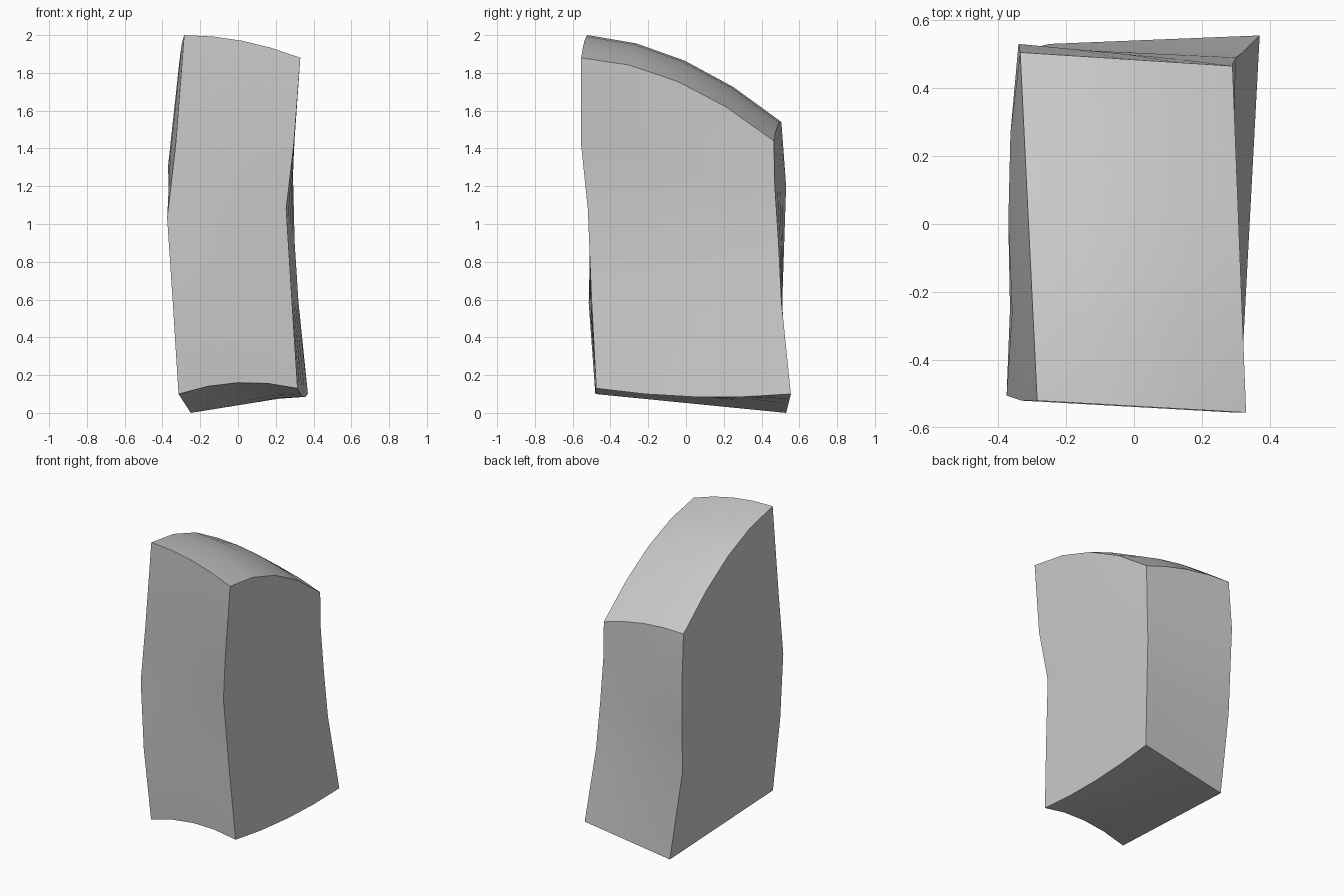
import bpy
import bmesh
import math
from mathutils import Vector

old = bpy.data.objects.get("Cube")
if old:
    bpy.data.objects.remove(old, do_unlink=True)

# Stone material
stone = bpy.data.materials.new("stone_grey")
stone.use_nodes = True
grey = (0.6, 0.6, 0.6, 1)
stone.diffuse_color = grey
stone.node_tree.nodes["Principled BSDF"].inputs["Base Color"].default_value = grey

# Four upright corner edges, each listed from bottom to top
front_minus = [(-.315, -.48, .1), (-.345, -.515, .58), (-.375, -.505, 1.03),
               (-.33, -.52, 1.42), (-.285, -.52, 2)]
front_plus = [(.315, -.475, .13), (.285, -.5, .6), (.255, -.52, 1.08),
              (.295, -.555, 1.42), (.33, -.555, 1.88)]
back_minus = [(-.25, .53, 0), (-.33, .51, .6), (-.335, .52, .9),
              (-.34, .53, 1.2), (-.335, .505, 1.54)]
back_plus = [(.37, .555, .1), (.32, .505, .59), (.3, .49, .9),
             (.29, .47, 1.2), (.29, .465, 1.44)]
SEGMENTS = len(front_minus) - 1


def arch(t):
    """Zero at both ends, one in the middle."""
    return 4 * t * (1 - t)


def stone_point(u, v, level):
    """Blend the corner edges across the block and add the worn bulges."""
    corners = [Vector(edge[level]) for edge in
               (front_minus, front_plus, back_minus, back_plus)]
    front = corners[0].lerp(corners[1], u)
    back = corners[2].lerp(corners[3], u)
    p = front.lerp(back, v)
    if level == SEGMENTS:        # rounded, sloping top
        p.z += .095 * arch(v) + .03 * arch(u)
    elif level == SEGMENTS - 1:  # swelling on one side
        p.x -= .035 * arch(v) * (1 - u)
    elif level == 0:             # hollowed underside
        p.z += .045 * arch(u) * (1 - v) - .03 * arch(v) * u
    return p


# Weathered block, shaped from a subdivided cube
bm = bmesh.new()
bmesh.ops.create_cube(bm, size=1)
bmesh.ops.subdivide_edges(bm, edges=bm.edges[:], cuts=SEGMENTS - 1, use_grid_fill=True)
for vert in bm.verts:
    u, v, w = (c + .5 for c in vert.co)
    vert.co = stone_point(u, v, round(w * SEGMENTS))
bmesh.ops.recalc_face_normals(bm, faces=bm.faces[:])
mesh = bpy.data.meshes.new("stone_block")
bm.to_mesh(mesh)
bm.free()
mesh.materials.append(stone)

block = bpy.data.objects.new("stone_block", mesh)
bpy.context.collection.objects.link(block)
bpy.context.view_layer.objects.active = block
block.select_set(True)
bpy.ops.object.shade_smooth_by_angle(angle=math.radians(35))
